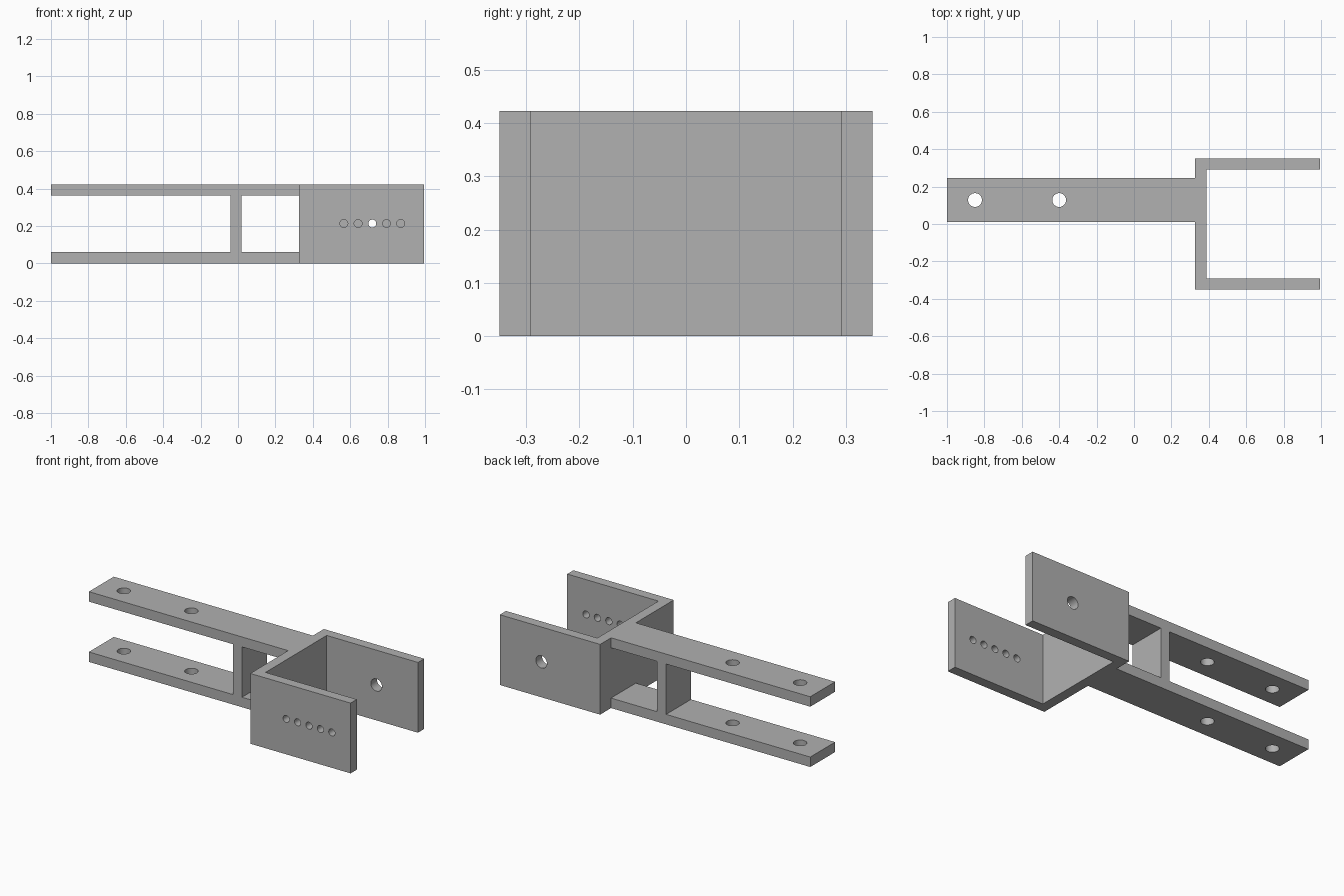
import bpy
import bmesh
from mathutils import Matrix, Vector

cube = bpy.data.objects.get("Cube")
if cube:
    bpy.data.objects.remove(cube, do_unlink=True)

# One plain grey for the whole bracket
grey = bpy.data.materials.new("plain_grey")
grey.use_nodes = True
colour = (0.44, 0.44, 0.44, 1)
grey.diffuse_color = colour
bsdf = next(n for n in grey.node_tree.nodes if n.type == 'BSDF_PRINCIPLED')
bsdf.inputs["Base Color"].default_value = colour

HEIGHT, WALL = 0.423, 0.06
FORK_X, ARM_Y = (0.327, 0.995), (0.01, 0.246)


def make_object(name, bm):
    bmesh.ops.recalc_face_normals(bm, faces=bm.faces)
    mesh = bpy.data.meshes.new(name)
    bm.to_mesh(mesh)
    bm.free()
    mesh.materials.append(grey)
    obj = bpy.data.objects.new(name, mesh)
    bpy.context.collection.objects.link(obj)
    return obj


def prism(name, outline, offset):
    """Extrude a closed outline along the offset vector."""
    bm = bmesh.new()
    face = bm.faces.new([bm.verts.new(p) for p in outline])
    extruded = bmesh.ops.extrude_face_region(bm, geom=[face])["geom"]
    verts = [v for v in extruded if isinstance(v, bmesh.types.BMVert)]
    bmesh.ops.translate(bm, verts=verts, vec=offset)
    return make_object(name, bm)


def drill(target, centres, radius, depth, axis):
    """Cut round holes through the target along the axis."""
    bm = bmesh.new()
    turn = Vector((0, 0, 1)).rotation_difference(Vector(axis)).to_matrix().to_4x4()
    for c in centres:
        bmesh.ops.create_cone(bm, cap_ends=True, segments=32, radius1=radius,
                              radius2=radius, depth=depth,
                              matrix=Matrix.Translation(c) @ turn)
    cutter = make_object("hole_cutter", bm)
    cutter.hide_render = True
    mod = target.modifiers.new("holes", 'BOOLEAN')
    mod.operation, mod.solver, mod.object = 'DIFFERENCE', 'EXACT', cutter
    bpy.context.view_layer.objects.active = target
    bpy.ops.object.modifier_apply(modifier=mod.name)
    bpy.data.objects.remove(cutter, do_unlink=True)


# Twin arms joined by an upright web, as one side profile
top, low, end = HEIGHT - WALL, WALL, FORK_X[0]
web = (-0.04, 0.02)
side = [(-1, 0), (end, 0), (end, low), (web[1], low), (web[1], top), (end, top),
        (end, HEIGHT), (-1, HEIGHT), (-1, top), (web[0], top), (web[0], low), (-1, low)]
arms = prism("twin_arms", [(x, ARM_Y[0], z) for x, z in side],
             (0, ARM_Y[1] - ARM_Y[0], 0))
drill(arms, [(x, 0.128, HEIGHT / 2) for x in (-0.85, -0.4)], 0.037, 1, (0, 0, 1))

# U-shaped fork, drawn in plan and raised
x0, x1 = FORK_X
outer, inner = 0.35, 0.291
half = [(x0, outer), (x1, outer), (x1, inner), (x0 + WALL, inner)]
plan = half + [(x, -y) for x, y in reversed(half)]
fork = prism("fork", [(x, y, 0) for x, y in plan], (0, 0, HEIGHT))

# Row of small holes in the front plate, one larger hole in the back plate
mid_x, mid_z, plate_y = 0.718, 0.213, (outer + inner) / 2
drill(fork, [(mid_x + 0.076 * i, -plate_y, mid_z) for i in range(-2, 3)],
      0.021, 0.2, (0, 1, 0))
drill(fork, [(mid_x, plate_y, mid_z)], 0.037, 0.2, (0, 1, 0))

# Smooth hole walls, crisp edges
for obj in (arms, fork):
    bpy.ops.object.select_all(action='DESELECT')
    obj.select_set(True)
    bpy.context.view_layer.objects.active = obj
    bpy.ops.object.shade_smooth_by_angle(angle=0.52)
